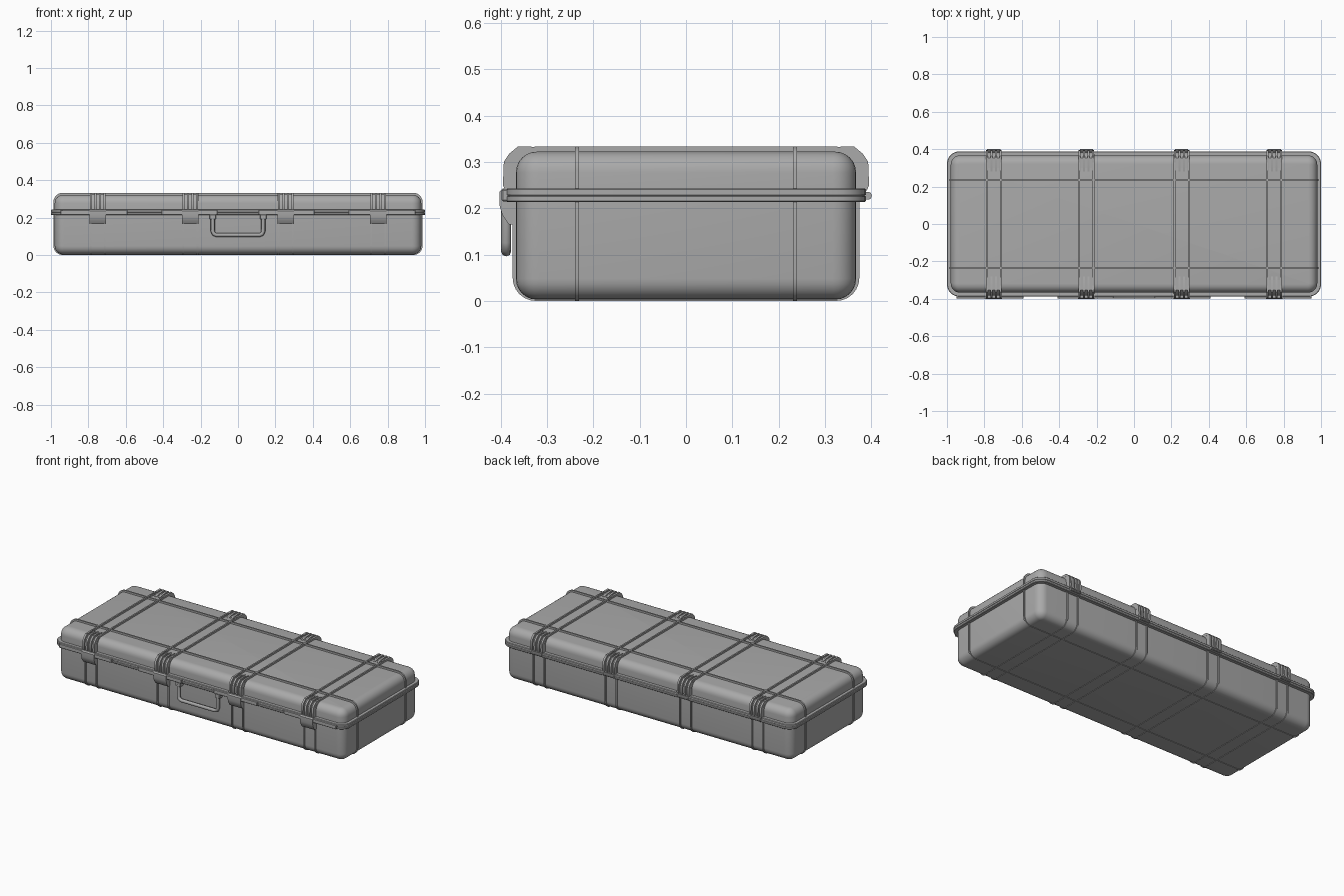
import bpy, bmesh
from math import sin, cos, pi, radians
from mathutils import Vector

old = bpy.data.objects.get("Cube")
if old:
    bpy.data.objects.remove(old, do_unlink=True)

# One moulded plastic colour
grey = bpy.data.materials.new("grey_plastic")
grey.use_nodes = True
colour = (0.4, 0.4, 0.4, 1)
grey.diffuse_color = colour
grey.node_tree.nodes["Principled BSDF"].inputs["Base Color"].default_value = colour


def finish(name, bm):
    bmesh.ops.recalc_face_normals(bm, faces=bm.faces)
    me = bpy.data.meshes.new(name)
    bm.to_mesh(me)
    bm.free()
    me.materials.append(grey)
    me.shade_smooth()
    me.set_sharp_from_angle(angle=radians(32))
    ob = bpy.data.objects.new(name, me)
    bpy.context.collection.objects.link(ob)
    return ob


def rounded_rect(hx, hy, r, steps=6):
    pts = []
    for q, (sx, sy) in enumerate([(1, 1), (-1, 1), (-1, -1), (1, -1)]):
        for i in range(steps + 1):
            a = (q + i / steps) * pi / 2
            pts.append((sx * (hx - r) + r * cos(a), sy * (hy - r) + r * sin(a)))
    return pts


def shell(name, hx, hy, r, profile):
    """Stack rounded rectangles given as (inset, height) and cap both ends."""
    bm = bmesh.new()
    rings = []
    for inset, z in profile:
        outline = rounded_rect(hx - inset, hy - inset, r - inset)
        rings.append([bm.verts.new((x, y, z)) for x, y in outline])
    n = len(rings[0])
    for a, b in zip(rings, rings[1:]):
        for i in range(n):
            j = (i + 1) % n
            bm.faces.new((a[i], a[j], b[j], b[i]))
    bm.faces.new(rings[0])
    bm.faces.new(rings[-1])
    return finish(name, bm)


def slab(name, section, centre, width, axis):
    """Extrude a closed (across, z) section along x or y."""
    bm = bmesh.new()
    low = centre - width / 2
    if axis == "x":
        verts = [bm.verts.new((low, u, z)) for u, z in section]
        move = Vector((width, 0, 0))
    else:
        verts = [bm.verts.new((u, low, z)) for u, z in section]
        move = Vector((0, width, 0))
    face = bm.faces.new(verts)
    ext = bmesh.ops.extrude_face_region(bm, geom=[face], use_keep_orig=True)
    moved = [v for v in ext["geom"] if isinstance(v, bmesh.types.BMVert)]
    bmesh.ops.translate(bm, verts=moved, vec=move)
    return finish(name, bm)


def box(name, lo, hi, bevel=0.003):
    bm = bmesh.new()
    bmesh.ops.create_cube(bm, size=1)
    lo, hi = Vector(lo), Vector(hi)
    for v in bm.verts:
        v.co = (lo + hi) / 2 + v.co * (hi - lo)
    bmesh.ops.bevel(bm, geom=bm.edges[:], offset=bevel, segments=1, affect="EDGES")
    return finish(name, bm)


# Base and lid shells with softly rounded edges
R = 0.05
arc = [i / 6 * pi / 2 for i in range(7)]
base = [(R * 0.9 * (1 - sin(a)), 0.003 + R * 0.9 * (1 - cos(a))) for a in arc]
lid = [(R * 0.9 * (1 - cos(a)), 0.322 - R * 0.9 * (1 - sin(a))) for a in arc]
shell("base_shell", 0.98, 0.367, R, base + [(0, 0.222)])
shell("lid_shell", 0.98, 0.367, R, [(0, 0.222)] + lid)

# Paired lips around the seam
shell("base_lip", 1.0, 0.388, 0.065,
      [(0.003, 0.213), (0, 0.216), (0, 0.225), (0.003, 0.227)])
shell("lid_lip", 1.0, 0.388, 0.065,
      [(0.003, 0.227), (0, 0.229), (0, 0.24), (0.003, 0.243)])


def ring_section(half):
    return [(u, z + 0.1665) for u, z in rounded_rect(half, 0.1665, R)]


# Raised ribs wrapping the case both ways
stations = (-0.75, -0.255, 0.255, 0.75)
for c in stations:
    for side in (-1, 1):
        slab("cross_rib", ring_section(0.374), c + side * 0.038, 0.009, "x")
for y in (-0.235, 0.235):
    slab("long_rib", ring_section(0.987), y, 0.009, "y")

# Fingered latch and hinge guards on the lid edge, front and back
finger = [(0.33, 0.238), (0.39, 0.238), (0.395, 0.25), (0.393, 0.3), (0.382, 0.317),
          (0.363, 0.333), (0.335, 0.333), (0.28, 0.324), (0.28, 0.3)]
saddle = [(0.33, 0.238), (0.383, 0.238), (0.383, 0.285), (0.372, 0.308),
          (0.352, 0.325), (0.30, 0.325), (0.30, 0.3)]
for c in stations:
    for s in (-1, 1):
        slab("guard_saddle", [(s * y, z) for y, z in saddle], c, 0.074, "x")
        for dx in (-0.036, -0.012, 0.012, 0.036):
            slab("guard_finger", [(s * y, z) for y, z in finger], c + dx, 0.012, "x")

# Front latch levers and rear hinge knuckles
lever = [(-0.36, 0.165), (-0.382, 0.165), (-0.396, 0.185), (-0.402, 0.205),
         (-0.402, 0.236), (-0.395, 0.243), (-0.36, 0.243)]
knuckle = [(0.392 + 0.009 * cos(a * pi / 5), 0.227 + 0.009 * sin(a * pi / 5))
           for a in range(10)]
for c in stations:
    slab("latch_lever", lever, c, 0.088, "x")
    slab("hinge_knuckle", knuckle, c, 0.07, "x")

# Wider flange segments along the front lip
for s in (-1, 1):
    for a, b in ((0.11, 0.41), (0.59, 0.95)):
        x0, x1 = sorted((s * a, s * b))
        box("front_flange", (x0, -0.398, 0.215), (x1, -0.37, 0.241))

# Carry handle with its two brackets
half = [(0.135, 0.205), (0.135, 0.127), (0.129, 0.113), (0.115, 0.107)]
path = half + [(-x, z) for x, z in reversed(half)]
curve = bpy.data.curves.new("carry_handle", "CURVE")
curve.dimensions = "3D"
curve.bevel_depth = 0.011
curve.bevel_resolution = 2
curve.use_fill_caps = True
spline = curve.splines.new("POLY")
spline.points.add(len(path) - 1)
for p, (x, z) in zip(spline.points, path):
    p.co = (x, -0.388, z, 1)
curve.materials.append(grey)
handle = bpy.data.objects.new("carry_handle", curve)
bpy.context.collection.objects.link(handle)
bpy.ops.object.select_all(action="DESELECT")
handle.select_set(True)
bpy.context.view_layer.objects.active = handle
bpy.ops.object.convert(target="MESH")
bpy.ops.object.shade_smooth_by_angle(angle=radians(50))
for s in (-1, 1):
    box("handle_bracket", (s * 0.135 - 0.017, -0.397, 0.19),
        (s * 0.135 + 0.017, -0.36, 0.218))
